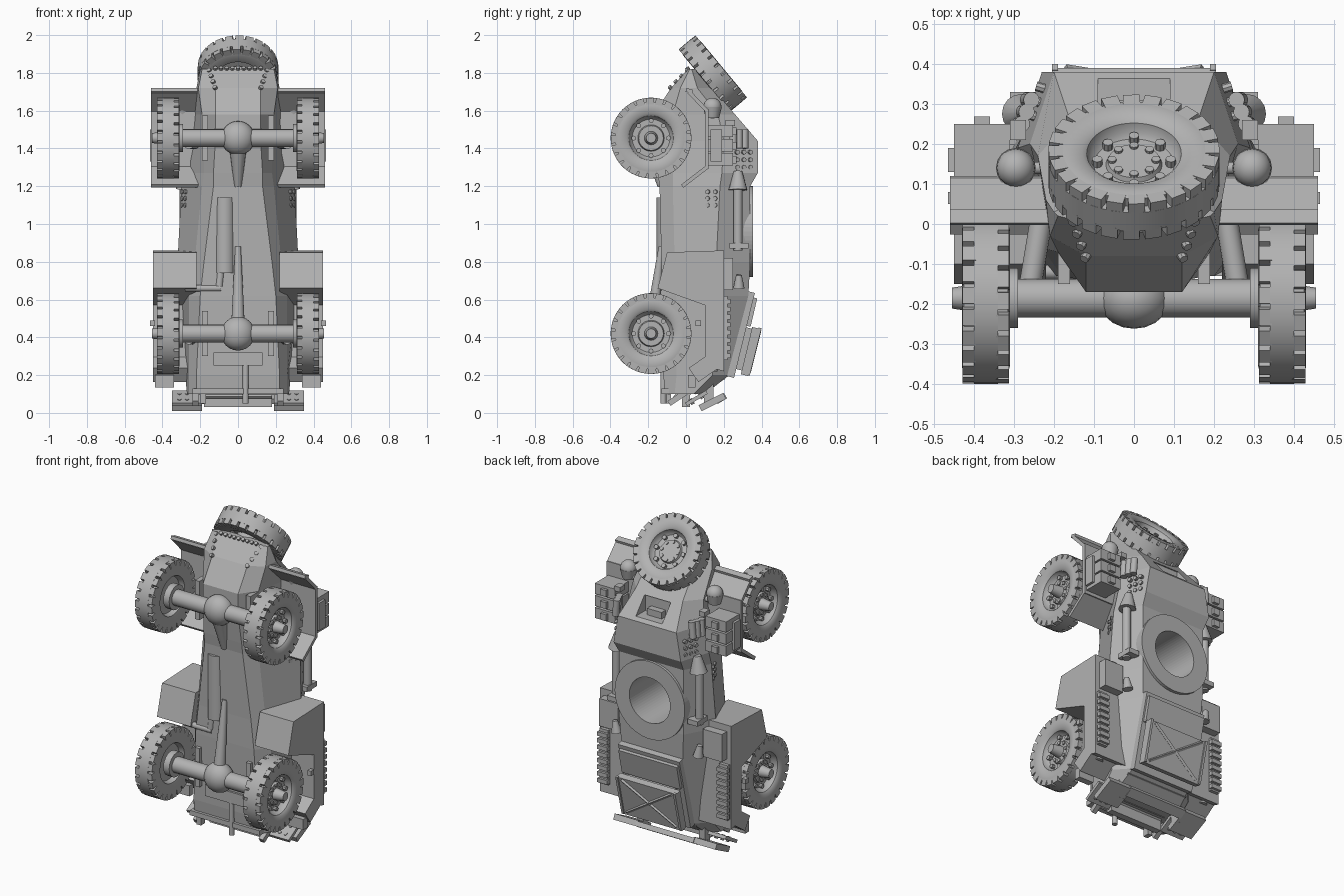
import bpy, bmesh, math
from mathutils import Vector, Matrix

old = bpy.data.objects.get("Cube")
if old:
    bpy.data.objects.remove(old)

paint = bpy.data.materials.new("plain_grey")
paint.use_nodes = True
grey = (0.45, 0.45, 0.45, 1)
paint.diffuse_color = grey
paint.node_tree.nodes["Principled BSDF"].inputs["Base Color"].default_value = grey


def finish(name, bm, smooth=False):
    bmesh.ops.recalc_face_normals(bm, faces=bm.faces)
    mesh = bpy.data.meshes.new(name)
    bm.to_mesh(mesh)
    bm.free()
    mesh.materials.append(paint)
    obj = bpy.data.objects.new(name, mesh)
    bpy.context.collection.objects.link(obj)
    if smooth:
        bpy.ops.object.select_all(action='DESELECT')
        obj.select_set(True)
        bpy.context.view_layer.objects.active = obj
        bpy.ops.object.shade_smooth_by_angle(angle=math.radians(35))
    return obj


def add_rod(bm, a, b, r, r2=None, segs=16):
    a, b = Vector(a), Vector(b)
    turn = (b - a).to_track_quat('Z', 'Y').to_matrix().to_4x4()
    bmesh.ops.create_cone(bm, cap_ends=True, segments=segs, radius1=r, radius2=r if r2 is None else r2,
                          depth=(b - a).length, matrix=Matrix.Translation((a + b) / 2) @ turn)


def rod(name, a, b, r, r2=None, segs=16, smooth=True):
    bm = bmesh.new()
    add_rod(bm, a, b, r, r2, segs)
    return finish(name, bm, smooth)


def bolts(name, points, direction, r=.012, h=.012):
    bm = bmesh.new()
    for p in points:
        p, d = Vector(p), Vector(direction).normalized()
        add_rod(bm, p - d * h, p + d * h, r, segs=8)
    return finish(name, bm)


def add_box(bm, lo, hi):
    lo, hi = Vector(lo), Vector(hi)
    size = [abs(v) for v in hi - lo]
    bmesh.ops.create_cube(bm, size=1, matrix=Matrix.Translation((lo + hi) / 2) @ Matrix.Diagonal((*size, 1)))


def box(name, lo, hi):
    bm = bmesh.new()
    add_box(bm, lo, hi)
    return finish(name, bm)


def prism(name, profile, x0, x1):
    # profile in the side plane, pushed across the width
    bm = bmesh.new()
    face = bm.faces.new([bm.verts.new((x0, y, z)) for y, z in profile])
    new = bmesh.ops.extrude_face_region(bm, geom=[face])["geom"]
    bmesh.ops.translate(bm, vec=(x1 - x0, 0, 0), verts=[v for v in new if isinstance(v, bmesh.types.BMVert)])
    return finish(name, bm)


def slab(name, p, q, x0, x1, t):
    # flat plate running from p to q in the side plane
    p, q = Vector(p), Vector(q)
    d = (q - p).normalized()
    n = Vector((-d.y, d.x)) * t / 2
    return prism(name, [p - n, q - n, q + n, p + n], x0, x1)


def ball(name, center, r, scale=(1, 1, 1)):
    bm = bmesh.new()
    bmesh.ops.create_uvsphere(bm, u_segments=20, v_segments=12, radius=r,
                              matrix=Matrix.Translation(center) @ Matrix.Diagonal((*scale, 1)))
    return finish(name, bm, True)


# Armoured hull: half sections (belly, sill, waist, roof) joined along the length
stations = [
    (.10, (.22, -.11), (.26, -.06), (.27, .04), (.22, .10)),
    (.20, (.22, -.12), (.26, -.05), (.28, .14), (.20, .23)),
    (.62, (.20, -.13), (.26, -.05), (.31, .15), (.21, .33)),
    (.80, (.18, -.13), (.23, -.06), (.32, .16), (.22, .34)),
    (1.20, (.13, -.14), (.19, -.07), (.30, .18), (.22, .34)),
    (1.27, (.13, -.15), (.18, -.07), (.29, .19), (.23, .38)),
    (1.44, (.12, -.17), (.18, -.07), (.26, .20), (.20, .38)),
    (1.58, (.12, -.17), (.19, -.07), (.24, .17), (.16, .26)),
    (1.72, (.12, -.08), (.21, -.03), (.22, .06), (.15, .14)),
    (1.82, (.15, .01), (.19, .02), (.20, .03), (.14, .06)),
]
bm = bmesh.new()
rings = []
for z, *half in stations:
    loop = half + [(-x, y) for x, y in reversed(half)]
    rings.append([bm.verts.new((x, y, z)) for x, y in loop])
for a, b in zip(rings, rings[1:]):
    for i in range(len(a)):
        j = (i + 1) % len(a)
        bm.faces.new((a[i], a[j], b[j], b[i]))
bm.faces.new(rings[0])
bm.faces.new(rings[-1])
hull = finish("hull", bm)

# Turret ring and the opening through the roof
TZ = .96
ring = rod("turret_ring", (0, .30, TZ), (0, .355, TZ), .24, segs=64, smooth=False)
cutter = rod("opening_cutter", (0, -.08, TZ), (0, .5, TZ), .14, segs=64, smooth=False)
visor_cutter = box("visor_cutter", (-.09, .27, 1.46), (.09, .42, 1.56))
for c in (cutter, visor_cutter):
    c.hide_render = True
    c.hide_viewport = True
    c.display_type = 'WIRE'
for target, tool in ((hull, cutter), (ring, cutter), (hull, visor_cutter)):
    cut = target.modifiers.new("opening", 'BOOLEAN')
    cut.operation = 'DIFFERENCE'
    cut.object = tool
box("visor_block", (-.05, .25, 1.45), (.05, .31, 1.50))

# Engine deck with raised cross-braced hatch
slab("engine_deck", (.235, .19), (.345, .64), -.21, .21, .04)
slab("deck_ridge", (.325, .46), (.36, .61), -.20, .20, .035)
slab("hatch_riser", (.275, .23), (.33, .45), -.16, .16, .06)
slab("engine_hatch", (.31, .20), (.37, .45), -.205, .205, .04)
for s in (-1, 1):
    slab("hatch_edge", (.33, .20), (.392, .45), s * .19, s * .205, .016)
    rod("hatch_brace", (-s * .17, .334, .215), (s * .17, .389, .435), .01, segs=4, smooth=False)

# One wheel mesh: lathed tyre, shoulder lugs, hub and nuts
profile = [(.001, .02), (.065, .02), (.07, .008), (.10, .008), (.112, .02), (.118, .045), (.13, .055), (.17, .06),
           (.19, .055), (.19, .03), (.214, .03), (.214, -.03), (.19, -.03), (.19, -.055), (.17, -.06),
           (.12, -.05), (.11, -.02), (.001, -.02)]
bm = bmesh.new()
vs = [bm.verts.new((r, 0, h)) for r, h in profile]
edges = [bm.edges.new(pair) for pair in zip(vs, vs[1:])]
bmesh.ops.spin(bm, geom=vs + edges, axis=(0, 0, 1), cent=(0, 0, 0), angle=math.tau, steps=48)
bmesh.ops.remove_doubles(bm, verts=bm.verts, dist=.0015)
LUGS = 24
for k in range(LUGS):
    for s in (-1, 1):
        before = set(bm.verts)
        add_box(bm, (.175, -.021, s * .025), (.213, .021, s * .058))
        bmesh.ops.rotate(bm, verts=[v for v in bm.verts if v not in before], cent=(0, 0, 0),
                         matrix=Matrix.Rotation(math.tau * (k + s / 8) / LUGS, 3, 'Z'))
for count, radius, size in ((8, .092, .013), (8, .055, .011)):
    for k in range(count):
        a = math.tau * k / count
        x, y = radius * math.cos(a), radius * math.sin(a)
        add_rod(bm, (x, y, 0), (x, y, .027), size, segs=8)
wheel = finish("wheel", bm, True)


def place(obj, name, at, axis):
    obj.name = name
    obj.location = at
    obj.rotation_mode = 'QUATERNION'
    obj.rotation_quaternion = Vector(axis).to_track_quat('Z', 'Y')


place(wheel, "spare_wheel", (0, .142, 1.797), (0, .77, .64))
rod("spare_mount", (0, .04, 1.70), (0, .12, 1.78), .08)
AXLE_Y = -.185
for end, z in (("front", 1.455), ("rear", .42)):
    for s in (-1, 1):
        copy = wheel.copy()
        bpy.context.collection.objects.link(copy)
        place(copy, end + "_wheel", (s * .37, AXLE_Y, z), (s, 0, 0))
        rod(end + "_hub", (s * .35, AXLE_Y, z), (s * .455, AXLE_Y, z), .042, .026)
        rod(end + "_drum", (s * .29, AXLE_Y, z), (s * .33, AXLE_Y, z), .075)
        rod(end + "_damper", (s * .26, -.16, z - .03), (s * .23, .02, z - .03), .028)
        box(end + "_spring_seat", (s * .16, -.15, z - .12), (s * .19, -.06, z + .12))
    rod(end + "_axle", (-.31, AXLE_Y, z), (.31, AXLE_Y, z), .048)
    ball(end + "_differential", (0, AXLE_Y, z), .09, (1, .85, 1))

# Drive shafts, silencer and exhaust under the belly
rod("front_shaft", (0, -.18, 1.40), (0, -.13, 1.20), .045, .02)
rod("rear_shaft", (0, -.18, .48), (0, -.13, .88), .035, .015)
rod("silencer", (-.07, -.10, .74), (-.07, -.10, 1.14), .055)
rod("exhaust_down", (-.09, -.12, .76), (-.10, -.12, .67), .02)
rod("exhaust_across", (-.09, -.12, .66), (-.28, -.12, .66), .018)
rod("tail_pipe", (.04, -.12, .05), (.04, -.12, .27), .016)
box("belly_plate", (-.13, -.135, .25), (.13, -.115, .32))
box("rear_crossmember", (-.24, -.13, .10), (.24, -.09, .13))

for s in (-1, 1):
    # Front mudguards
    slab("front_guard_lip", (.015, 1.70), (.11, 1.60), s * .18, s * .46, .02)
    slab("front_guard_tip", (.0, 1.71), (.035, 1.70), s * .20, s * .46, .02)
    slab("front_guard_top", (.11, 1.61), (.11, 1.29), s * .18, s * .46, .02)
    slab("front_guard_back", (.11, 1.30), (-.02, 1.20), s * .16, s * .46, .02)
    # Stowage cans, lamps and launchers above them
    for k in range(3):
        z = 1.31 + k * .075
        box("stowage_can", (s * .31, .11, z), (s * .45, .25, z + .065))
        box("can_strap", (s * .36, .11, z + .01), (s * .40, .268, z + .05))
    box("can_rack", (s * .44, .13, 1.33), (s * .465, .19, 1.50))
    rod("headlamp_body", (s * .295, .14, 1.56), (s * .295, .14, 1.62), .035, .05)
    ball("headlamp", (s * .295, .14, 1.62), .048)
    rod("headlamp_stalk", (s * .22, .14, 1.57), (s * .295, .14, 1.57), .015)
    box("lamp_guard", (s * .27, .21, 1.52), (s * .31, .26, 1.55))
    for k in range(3):
        y = .25 + k * .03
        rod("smoke_launcher", (s * (.285 - k * .01), y, 1.40), (s * (.28 - k * .012), y, 1.50), .02)
    # Rear mudguards with side lockers
    prism("rear_guard", [(-.15, .66), (-.10, .85), (.20, .86), (.20, .22), (.10, .25), (.10, .57)], s * .22, s * .45)
    box("guard_latch", (s * .44, .05, .46), (s * .465, .08, .49))
    box("locker_lid", (s * .29, .19, .65), (s * .42, .25, .82))
    slab("rear_guard_flap", (.04, .20), (.14, .27), s * .25, s * .45, .09)
    rod("rear_lamp", (s * .38, .14, .22), (s * .38, .14, .32), .028)
    box("rear_reflector", (s * .34, .01, .135), (s * .44, .05, .20))
    # Channel tracks laid along the mudguards
    box("channel_track", (s * .38, .19, .28), (s * .44, .22, .62))
    for k in range(8):
        z = .29 + k * .041
        box("track_rung", (s * .375, .21, z), (s * .445, .235, z + .025))
    # Side tube with cone cap, tools and shackles
    rod("side_tube", (s * .285, .275, .86), (s * .285, .275, 1.20), .024)
    rod("tube_cap", (s * .28, .275, 1.18), (s * .27, .275, 1.28), .05, .022)
    box("tube_bracket", (s * .24, .23, .87), (s * .31, .33, .90))
    rod("towing_eye", (s * .28, .28, .66), (s * .29, .28, .73), .03, .015)
    # Bolt groups
    bolts("side_bolts", [(s * (.268 + i * .017), .12 + i * .04, 1.10 + j * .035) for i in range(2) for j in range(3)],
          (s, -.45, 0), h=.018)
    bolts("cheek_bolts", [(s * (.252 - i * .011), .27 + i * .035, 1.30 + j * .04) for i in range(3) for j in range(3)],
          (s, .3, 0), h=.015)
    bolts("nose_bolts", [(s * (.15 - i * .01), .01 - i * .03, 1.81 - i * .03) for i in range(4)], (s * .4, -.7, .6))
    # Rear bumper wings and their arms
    slab("bumper_wing", (.0, .045), (.11, .11), s * .19, s * .35, .02)
    slab("bumper_step", (.075, .025), (.205, .09), s * .19, s * .35, .035)
    bolts("wing_bolts", [(s * (.23 + i * .04), .03 + j * .05, .06 + j * .03) for i in range(3) for j in range(2)],
          (0, -.5, .87), r=.01, h=.016)
    slab("bumper_arm", (-.09, .05), (.0, .11), s * .21, s * .24, .03)
    slab("bumper_bracket", (.12, .04), (.12, .20), s * .19, s * .23, .05)

bolts("nose_row", [(-.12 + k * .03, .01, 1.82) for k in range(9)], (0, -.6, .8), r=.011)

# Rear plate, grille and bumper bar
slab("rear_plate", (-.10, .11), (.20, .19), -.21, .21, .03)
slab("rear_bumper", (.16, .06), (.21, .09), -.20, .20, .03)
for k in range(6):
    y = -.06 + k * .035
    slab("grille_slat", (y, .08 + k * .008), (y + .02, .10 + k * .008), -.18, .18, .02)
box("grille_sill", (-.18, -.02, .03), (.18, .02, .10))
box("rear_foot", (-.20, -.12, .05), (-.17, -.08, .12))
